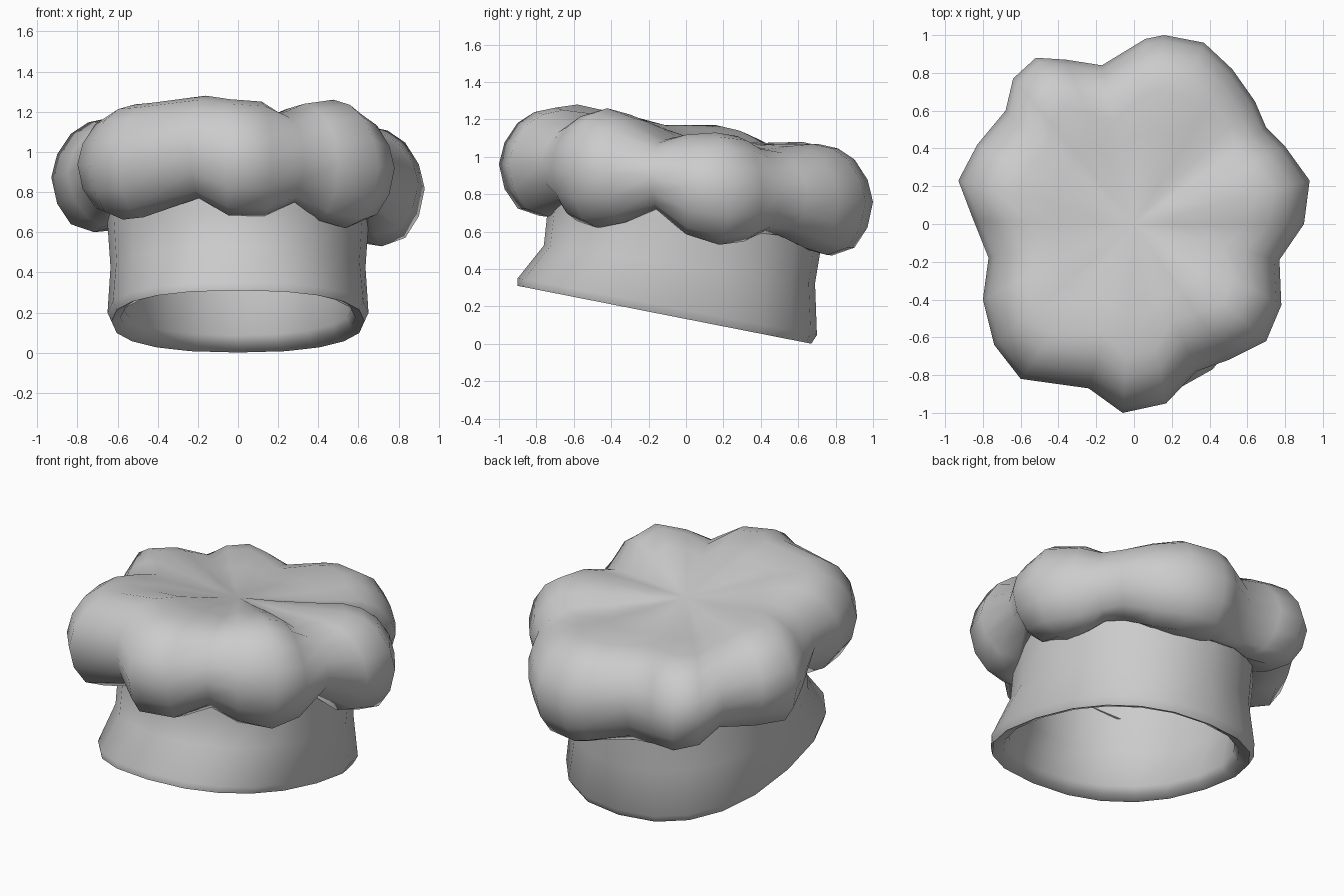
import bpy
import bmesh
from math import sin, cos, pi, atan2, hypot, radians, copysign

cube = bpy.data.objects.get("Cube")
if cube:
    bpy.data.objects.remove(cube, do_unlink=True)

cloth = bpy.data.materials.new("grey white cloth")
cloth.use_nodes = True
COLOUR = (0.6, 0.6, 0.6, 1)
cloth.diffuse_color = COLOUR
cloth.node_tree.nodes["Principled BSDF"].inputs["Base Color"].default_value = COLOUR


def loft(name, rings, tip=None, sharp=60):
    """Skin a list of closed rings, optionally ending in a single point."""
    bm = bmesh.new()
    loops = [[bm.verts.new(p) for p in ring] for ring in rings]
    count = len(loops[0])
    for low, high in zip(loops, loops[1:]):
        for i in range(count):
            j = (i + 1) % count
            bm.faces.new((low[i], low[j], high[j], high[i]))
    if tip:
        centre = bm.verts.new(tip)
        for i in range(count):
            bm.faces.new((loops[-1][i], loops[-1][(i + 1) % count], centre))
    mesh = bpy.data.meshes.new(name)
    bm.to_mesh(mesh)
    bm.free()
    mesh.materials.append(cloth)
    obj = bpy.data.objects.new(name, mesh)
    bpy.context.collection.objects.link(obj)
    bpy.ops.object.select_all(action="DESELECT")
    obj.select_set(True)
    bpy.context.view_layer.objects.active = obj
    bpy.ops.object.shade_smooth_by_angle(angle=radians(sharp))
    return obj


# Head band: each ring is a tilted ellipse, squarer towards the rim
def ellipse(rx, ry, cy, z, slope, power=1.0, sides=20):
    ring = []
    for i in range(sides):
        a = 2 * pi * i / sides
        c, s = cos(a), sin(a)
        x = rx * copysign(abs(c) ** power, c)
        y = cy + ry * copysign(abs(s) ** power, s)
        ring.append((x, y, z + slope * y))
    return ring


loft("head_band", [
    ellipse(0.61, 0.68, -0.02, 0.74, -0.10),
    ellipse(0.59, 0.68, -0.035, 0.42, -0.14),
    ellipse(0.57, 0.71, -0.11, 0.20, -0.19, 0.93),
    ellipse(0.585, 0.735, -0.115, 0.152, -0.197, 0.9),
    ellipse(0.63, 0.785, -0.115, 0.133, -0.197, 0.84),
    ellipse(0.65, 0.80, -0.10, 0.18, -0.19, 0.84),
    ellipse(0.635, 0.725, -0.035, 0.42, -0.14, 0.95),
    ellipse(0.65, 0.735, -0.005, 0.64, -0.10),
    ellipse(0.645, 0.725, -0.005, 0.78, -0.10),
])

# Puffy crown: lobed outline, seen in plan
OUTLINE = [
    (0.93, 0.23), (0.90, 0), (0.77, -0.19), (0.78, -0.43), (0.70, -0.62),
    (0.5, -0.72), (0.33, -0.78), (0.17, -0.95), (-0.06, -1), (-0.24, -0.87),
    (-0.6, -0.82), (-0.74, -0.64), (-0.8, -0.4), (-0.77, -0.18), (-0.85, 0.02),
    (-0.93, 0.23), (-0.83, 0.42), (-0.68, 0.6), (-0.64, 0.77), (-0.52, 0.88),
    (-0.36, 0.87), (-0.17, 0.84), (0.06, 0.98), (0.16, 1), (0.37, 0.96),
    (0.52, 0.82), (0.64, 0.65), (0.7, 0.51), (0.8, 0.41)]

# Underside and top heights, lobes and creases alternating: (index, low, high)
HEIGHTS = [
    (0, 0.53, 1.13), (2, 0.72, 1.09), (4, 0.62, 1.26), (6, 0.75, 1.19),
    (7.5, 0.67, 1.26), (9, 0.77, 1.28), (10.5, 0.66, 1.24), (13, 0.72, 1.17),
    (15, 0.60, 1.17), (17, 0.63, 1.07), (19, 0.54, 1.08), (21, 0.53, 1.05),
    (23.5, 0.47, 1.07), (26.5, 0.62, 1.03), (29, 0.53, 1.13)]


def heights(i):
    for k, (start, end) in enumerate(zip(HEIGHTS, HEIGHTS[1:])):
        if start[0] <= i < end[0]:
            t = (i - start[0]) / (end[0] - start[0])
            # round over the lobes, sharp in the creases
            w = sin(t * pi / 2) if k % 2 else 1 - cos(t * pi / 2)
            return [a + (b - a) * w for a, b in zip(start[1:], end[1:])]


# Cross-section of the puff: (inset from the outline, share of the height)
SECTION = [(0.22, 0), (0.10, 0.07), (0.03, 0.25), (0, 0.48),
           (0.03, 0.68), (0.10, 0.86), (0.19, 0.96), (0.30, 1)]
TIP = (0, 0, 1.11)
rings = [[] for _ in range(len(SECTION) + 3)]
for i, (x, y) in enumerate(OUTLINE):
    low, high = heights(i)
    r, a = hypot(x, y), atan2(y, x)
    band = 1 / hypot(cos(a) / 0.65, sin(a) / 0.73)
    points = [(band * 0.96, low + 0.03)]
    points += [(max(r - inset, band * 1.01) if h < 0.2 else r - inset,
                low + (high - low) * h) for inset, h in SECTION]
    # shallow dish settling into a smooth, tilted middle
    for share, blend in ((0.48, 0.3), (0.24, 0.75)):
        middle = TIP[2] - 0.12 * y * share
        points.append((r * share, high + (middle - high) * blend))
    for ring, (radius, z) in zip(rings, points):
        ring.append((radius * cos(a), radius * sin(a), z))
# the outline runs clockwise, so flip it to face outwards
loft("puffy_crown", [ring[::-1] for ring in rings], TIP, 80)
